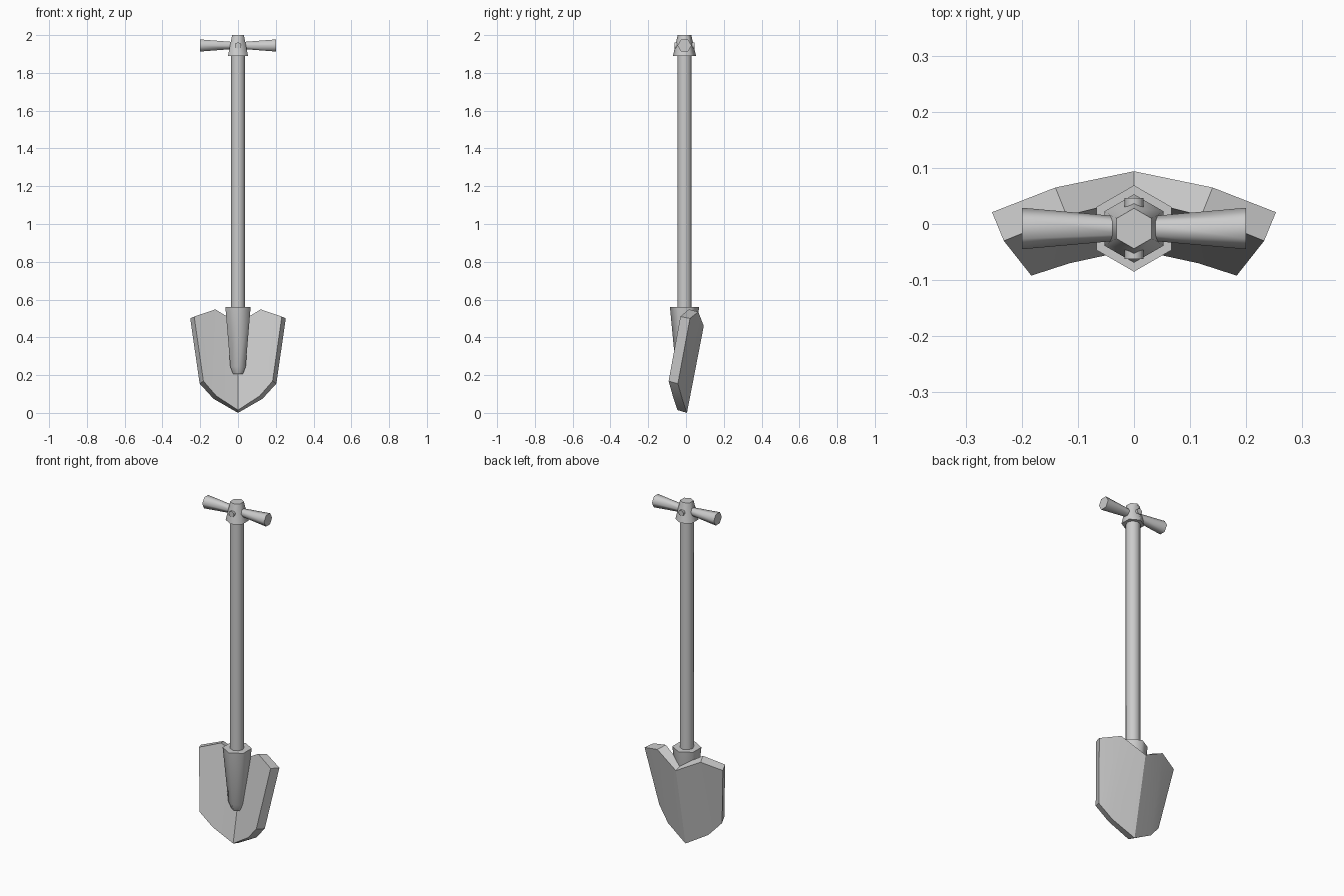
import bpy, bmesh, math
from mathutils import Matrix, Vector

if "Cube" in bpy.data.objects:
    bpy.data.objects.remove(bpy.data.objects["Cube"], do_unlink=True)

AXIS_Y = -0.008
GRIP_Z = 1.945

grey = bpy.data.materials.new("plain_grey")
grey.use_nodes = True
grey.diffuse_color = (0.6, 0.6, 0.6, 1)
grey.node_tree.nodes["Principled BSDF"].inputs["Base Color"].default_value = (0.6, 0.6, 0.6, 1)


def finish(name, bm, angle):
    bmesh.ops.recalc_face_normals(bm, faces=bm.faces)
    mesh = bpy.data.meshes.new(name)
    bm.to_mesh(mesh)
    bm.free()
    mesh.materials.append(grey)
    obj = bpy.data.objects.new(name, mesh)
    bpy.context.collection.objects.link(obj)
    bpy.ops.object.select_all(action='DESELECT')
    obj.select_set(True)
    bpy.context.view_layer.objects.active = obj
    bpy.ops.object.shade_smooth_by_angle(angle=math.radians(angle))
    return obj


def lathe(name, profile, sides=6, matrix=Matrix.Translation((0, AXIS_Y, 0))):
    """Capped solid of rings (radius, height), with a corner facing +y."""
    bm = bmesh.new()
    rings = []
    for r, h in profile:
        angles = [math.pi / 2 + math.tau * i / sides for i in range(sides)]
        rings.append([bm.verts.new(matrix @ Vector((r * math.cos(a), r * math.sin(a), h)))
                      for a in angles])
    for low, high in zip(rings, rings[1:]):
        for i in range(sides):
            j = (i + 1) % sides
            bm.faces.new((low[i], low[j], high[j], high[i]))
    bm.faces.new(rings[0])
    bm.faces.new(rings[-1])
    return finish(name, bm, 65)


# Shaft, the socket it sits in and the tapered collar on top
lathe("shaft", [(0.038, 0.3), (0.038, 1.95)], sides=8)
lathe("socket", [(0.03, 0.205), (0.047, 0.245), (0.077, 0.56)])
lathe("collar", [(0.061, 1.89), (0.036, 2.0)])

# Flared grips on both sides, and the pin through the collar
for side, sign in (("left", 1), ("right", -1)):
    turn = Matrix.Translation((0, AXIS_Y, GRIP_Z)) @ Matrix.Rotation(sign * math.pi / 2, 4, 'Y')
    lathe(side + "_grip", [(0.021, 0.02), (0.037, 0.2)], matrix=turn)
pin_turn = Matrix.Translation((0, AXIS_Y, GRIP_Z)) @ Matrix.Rotation(math.pi / 2, 4, 'X')
lathe("collar_pin", [(0.017, -0.054), (0.017, 0.054)], sides=8, matrix=pin_turn)

# Blade: half outlines from top centre round to the tip
back = [(0, 0.094, 0.46), (0.14, 0.065, 0.535), (0.253, 0.021, 0.5),
        (0.203, -0.043, 0.155), (0.13, -0.02, 0.075), (0, 0.005, 0)]
front = [(0, 0.045, 0.475), (0.12, 0.015, 0.548), (0.232, -0.03, 0.51),
         (0.183, -0.092, 0.168), (0.115, -0.07, 0.09), (0, -0.045, 0.015)]
bm = bmesh.new()
for sign in (1, -1):
    b, f = [[bm.verts.new((sign * x, y, z)) for x, y, z in outline] for outline in (back, front)]
    for sheet in (b, f):
        bm.faces.new((sheet[0], sheet[1], sheet[4], sheet[5]))
        bm.faces.new(sheet[1:5])
    for i in range(5):
        bm.faces.new((b[i], b[i + 1], f[i + 1], f[i]))
bmesh.ops.remove_doubles(bm, verts=bm.verts, dist=0.0005)
finish("blade", bm, 32)
